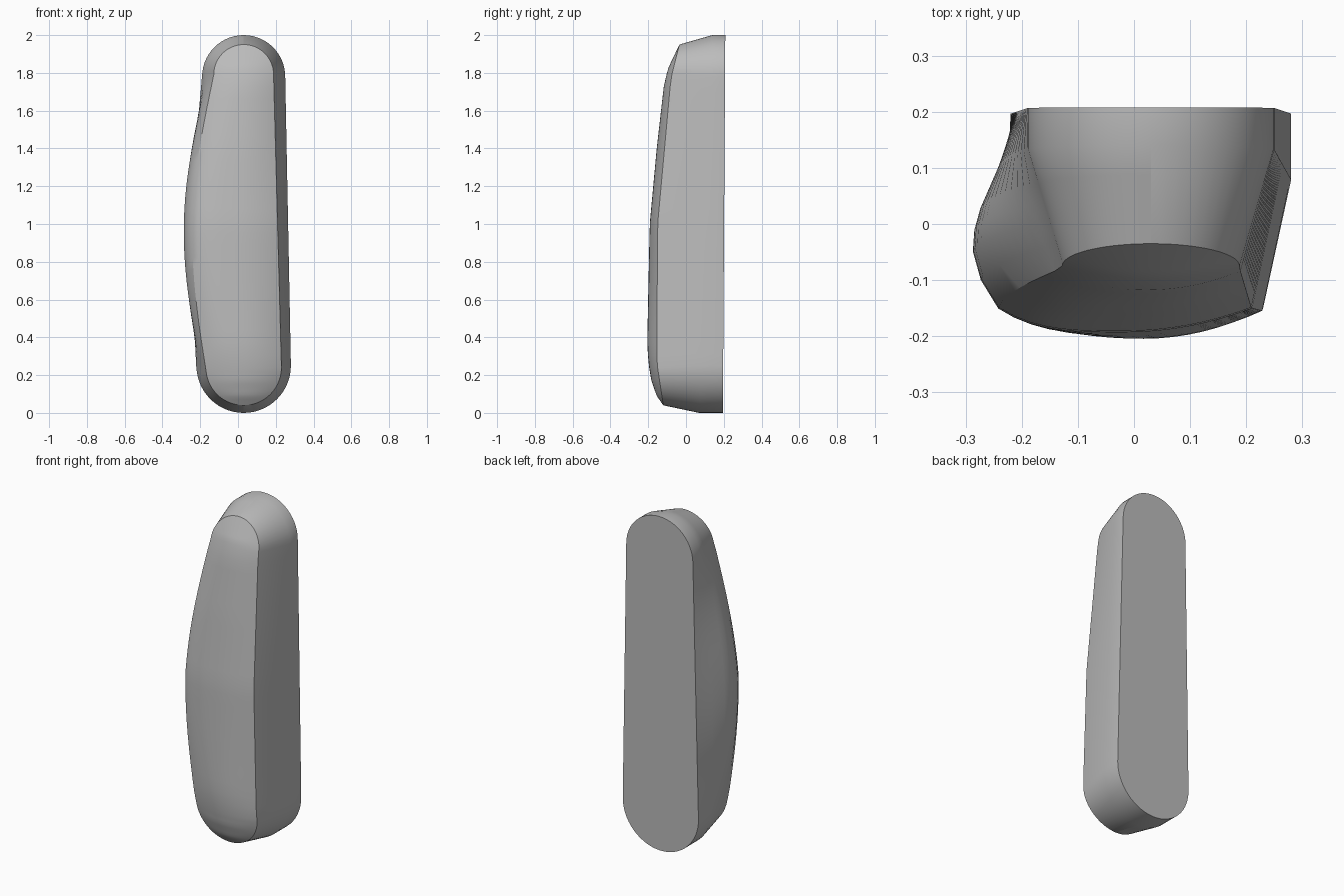
import bpy, bmesh, math

cube = bpy.data.objects.get("Cube")
if cube:
    bpy.data.objects.remove(cube)

CX = 0.03          # spine of the body
ARC, SIDE = 14, 24  # rows in each rounded end and along the sides


def lerp(a, b, t):
    return a + (b - a) * t


def along(z, points):
    """Read a value from a (height, value) profile."""
    if z <= points[0][0]:
        return points[0][1]
    for (z0, v0), (z1, v1) in zip(points, points[1:]):
        if z <= z1:
            return lerp(v0, v1, (z - z0) / (z1 - z0))
    return points[-1][1]


def half_outline(bottom, top, r_low, r_high):
    """Half of a tapered stadium as (half width, height) rows."""
    low, high = bottom + r_low, top - r_high
    rows = []
    for i in range(ARC):
        a = math.pi / 2 * i / ARC
        rows.append((r_low * math.sin(a), low - r_low * math.cos(a)))
    for i in range(SIDE + 1):
        t = i / SIDE
        rows.append((lerp(r_low, r_high, t), lerp(low, high, t)))
    for i in range(1, ARC + 1):
        a = math.pi / 2 * i / ARC
        rows.append((r_high * math.cos(a), high + r_high * math.sin(a)))
    return rows


def bulge(z):
    u = (z - 1.01) / 0.78
    return math.cos(math.pi / 2 * u) if abs(u) < 1 else 0


# Depth profiles of the crown rim and of its crest
RIM = [(0.04, -0.12), (0.27, -0.155), (1.0, -0.15), (1.77, -0.08), (1.95, -0.035)]
CREST = [(0.04, -0.12), (0.09, -0.155), (0.17, -0.183), (0.27, -0.2), (0.38, -0.205),
         (1.0, -0.192), (1.4, -0.155), (1.75, -0.115), (1.83, -0.092), (1.95, -0.035)]
# Swell of the right wall: (position from wall break to rim, outward push)
SWELL = [(0, 0.035), (0.3, 0.085), (0.45, 0.104), (0.6, 0.115), (0.8, 0.112), (1, 0.092)]

base = half_outline(0, 2, 0.25, 0.22)
crown = half_outline(0.04, 1.95, 0.2, 0.158)

bm = bmesh.new()
rows = []
for (wb, zb), (wc, zc) in zip(base, crown):
    y_back, y_break, y_rim = lerp(0.195, 0.208, zb / 2), lerp(0.07, 0.14, zb / 2), along(zc, RIM)
    row = [(CX - wb, y_back, zb)]
    # Swollen wall on the right
    for t, push in SWELL:
        z = lerp(zb, zc, t)
        row.append((CX - lerp(wb, wc, t) - push * bulge(z), lerp(y_break, y_rim, t), z))
    # Domed crown from rim to rim
    x0, x1 = row[-1][0], CX + wc
    for i in range(1, 16):
        u = 2 * i / 16 - 1
        power = 2 + (1.5 * bulge(zc) if u < 0 else 0)
        dome = 1 - abs(u) ** power
        row.append((lerp(x0, x1, i / 16), lerp(y_rim, along(zc, CREST), dome), zc))
    # Plain wall on the left
    row += [(x1, y_rim, zc), (CX + wb, y_break, zb), (CX + wb, y_back, zb)]
    rows.append([bm.verts.new(p) for p in row])

# Walls and crown
for a, b in zip(rows, rows[1:]):
    for i in range(len(a) - 1):
        bm.faces.new((a[i], a[i + 1], b[i + 1], b[i]))
# Flat back
bm.faces.new([r[0] for r in rows] + [r[-1] for r in reversed(rows)])
bmesh.ops.remove_doubles(bm, verts=bm.verts, dist=0.0005)
bmesh.ops.recalc_face_normals(bm, faces=bm.faces)

mesh = bpy.data.meshes.new("body")
bm.to_mesh(mesh)
bm.free()
body = bpy.data.objects.new("body", mesh)
bpy.context.collection.objects.link(body)

# Single grey material
grey = bpy.data.materials.new("plain grey")
grey.use_nodes = True
colour = (0.5, 0.5, 0.5, 1)
grey.diffuse_color = colour
grey.node_tree.nodes["Principled BSDF"].inputs["Base Color"].default_value = colour
mesh.materials.append(grey)

bpy.ops.object.select_all(action="DESELECT")
body.select_set(True)
bpy.context.view_layer.objects.active = body
bpy.ops.object.shade_smooth_by_angle(angle=math.radians(30))
